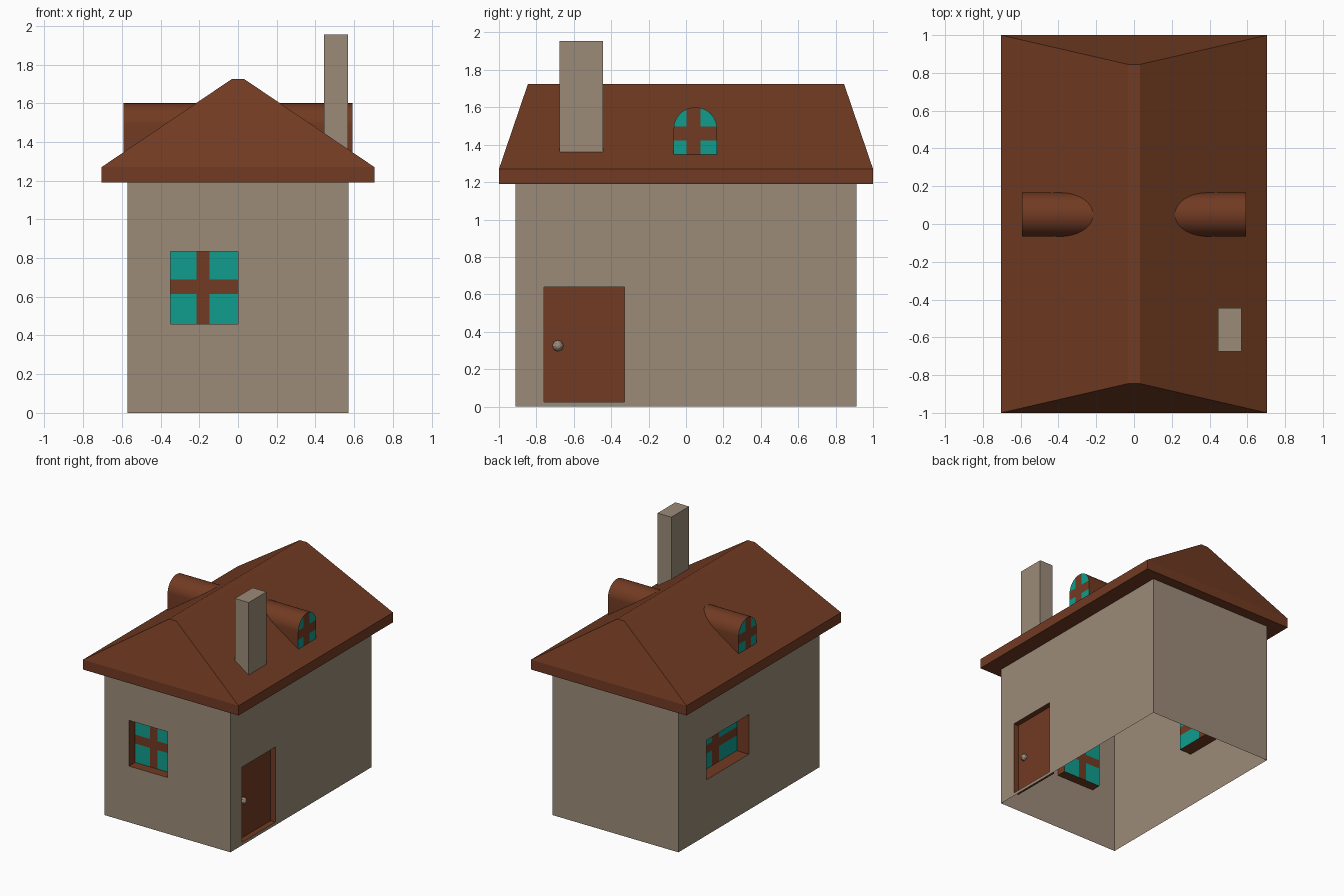
import bpy, bmesh, math
from mathutils import Matrix, Vector

if "Cube" in bpy.data.objects:
    bpy.data.objects.remove(bpy.data.objects["Cube"])


def material(name, rgb):
    m = bpy.data.materials.new(name)
    m.diffuse_color = (*rgb, 1)
    m.use_nodes = True
    m.node_tree.nodes["Principled BSDF"].inputs["Base Color"].default_value = m.diffuse_color
    return m


TAN = material("stone tan", (0.33, 0.26, 0.19))
BROWN = material("roof brown", (0.165, 0.043, 0.016))
TEAL = material("glass teal", (0.005, 0.34, 0.27))
HX, HY, WALL_TOP = 0.57, 0.912, 1.19


def finish(name, bm, mats, turn=0):
    """Parts are built facing -y, then turned about z onto their wall."""
    bm.transform(Matrix.Rotation(math.radians(turn), 4, 'Z'))
    me = bpy.data.meshes.new(name)
    bm.to_mesh(me)
    bm.free()
    for m in mats:
        me.materials.append(m)
    ob = bpy.data.objects.new(name, me)
    bpy.context.collection.objects.link(ob)
    return ob


def quad(bm, *pts):
    return bm.faces.new([bm.verts.new(p) for p in pts])


def wall(name, half, dist, turn, hole=None):
    """Thin wall, optionally with a rectangular opening (u0, u1, z0, z1)."""
    bm = bmesh.new()
    if hole:
        u0, u1, z0, z1 = hole
        rects = [(-half, u0, 0, WALL_TOP), (u1, half, 0, WALL_TOP),
                 (u0, u1, 0, z0), (u0, u1, z1, WALL_TOP)]
    else:
        rects = [(-half, half, 0, WALL_TOP)]
    for a, b, c, d in rects:
        quad(bm, (a, -dist, c), (b, -dist, c), (b, -dist, d), (a, -dist, d))
    finish(name, bm, [TAN], turn)


def glaze(bm, u0, u1, z0, z1):
    """Cut a cross of glazing bars; front-facing faces outside it become glass."""
    for axis, pos in (((1, 0, 0), u0), ((1, 0, 0), u1), ((0, 0, 1), z0), ((0, 0, 1), z1)):
        bmesh.ops.bisect_plane(bm, geom=bm.verts[:] + bm.edges[:] + bm.faces[:],
                               plane_co=Vector(axis) * pos, plane_no=axis)
    bm.normal_update()
    for f in bm.faces:
        c = f.calc_center_median()
        if abs(f.normal.y) > 0.9 and not (u0 < c.x < u1 or z0 < c.z < z1):
            f.material_index = 1


def recess(name, dist, turn, hole, depth, bars=None):
    """Reveal around an opening with a set-back panel."""
    u0, u1, z0, z1 = hole
    loop = [(u0, z0), (u1, z0), (u1, z1), (u0, z1)]
    bm = bmesh.new()
    outer = [bm.verts.new((u, -dist, z)) for u, z in loop]
    inner = [bm.verts.new((u, -dist + depth, z)) for u, z in loop]
    for i in range(4):
        j = (i + 1) % 4
        bm.faces.new((outer[i], outer[j], inner[j], inner[i]))
    bm.faces.new(inner)
    if bars:
        glaze(bm, *bars)
    finish(name, bm, [BROWN, TEAL], turn)


# Walls, windows and door
front_hole = (-0.35, 0.0, 0.46, 0.835)
left_hole = (-0.546, 0.0, 0.455, 0.78)
door_hole = (-0.76, -0.33, 0.025, 0.64)
wall("front_wall", HX, HY, 0, front_hole)
wall("right_wall", HY, HX, 90, door_hole)
wall("back_wall", HX, HY, 180)
wall("left_wall", HY, HX, -90, left_hole)
recess("front_window", HY, 0, front_hole, 0.08, (-0.215, -0.147, 0.615, 0.688))
recess("left_window", HX, -90, left_hole, 0.11, (-0.32, -0.23, 0.58, 0.65))
recess("door", HX, 90, door_hole, 0.045)

# Door knob
bm = bmesh.new()
bmesh.ops.create_uvsphere(bm, u_segments=8, v_segments=6, radius=0.03,
                          matrix=Matrix.Translation((-0.685, -HX + 0.045, 0.325))
                          @ Matrix.Rotation(math.pi / 2, 4, 'X'))
finish("door_knob", bm, [TAN], 90)

# Hipped roof: three stacked rectangles (half width, half length, height)
bm = bmesh.new()
rings = [[bm.verts.new((sx * w, sy * l, z))
          for sx, sy in ((-1, -1), (1, -1), (1, 1), (-1, 1))]
         for w, l, z in ((0.705, 1.0, WALL_TOP), (0.705, 1.0, 1.27), (0.032, 0.845, 1.725))]
for lo, hi in zip(rings, rings[1:]):
    for i in range(4):
        j = (i + 1) % 4
        bm.faces.new((lo[i], lo[j], hi[j], hi[i]))
bm.faces.new(rings[0][::-1])
bm.faces.new(rings[-1])
finish("roof", bm, [BROWN])

# Chimney
bm = bmesh.new()
bmesh.ops.create_cube(bm, size=1, matrix=Matrix.Translation((0.507, -0.56, 1.6275))
                      @ Matrix.Diagonal((0.125, 0.23, 0.655, 1)))
finish("chimney", bm, [TAN])

# Arched dormers: one vault running through the roof, glazed at both ends
mid, r, spring, half_len = 0.05, 0.116, 1.484, 0.592
profile = [(mid - r, 1.345), (mid + r, 1.345)]
profile += [(mid + r * math.cos(math.pi * i / 20), spring + r * math.sin(math.pi * i / 20))
            for i in range(21)]
bm = bmesh.new()
near = [bm.verts.new((u, -half_len, z)) for u, z in profile]
far = [bm.verts.new((u, half_len, z)) for u, z in profile]
bm.faces.new(near)
bm.faces.new(far[::-1])
for i in range(len(profile)):
    j = (i + 1) % len(profile)
    bm.faces.new((near[j], near[i], far[i], far[j]))
glaze(bm, 0.003, 0.077, 1.423, 1.498)
# the far end is mirrored in direction only, so it shares the same bars
dormer = finish("dormers", bm, [BROWN, TEAL], 90)
# turning by 90 degrees sends local x to world y
bpy.context.view_layer.objects.active = dormer
dormer.select_set(True)
bpy.ops.object.shade_smooth_by_angle(angle=math.radians(30))
